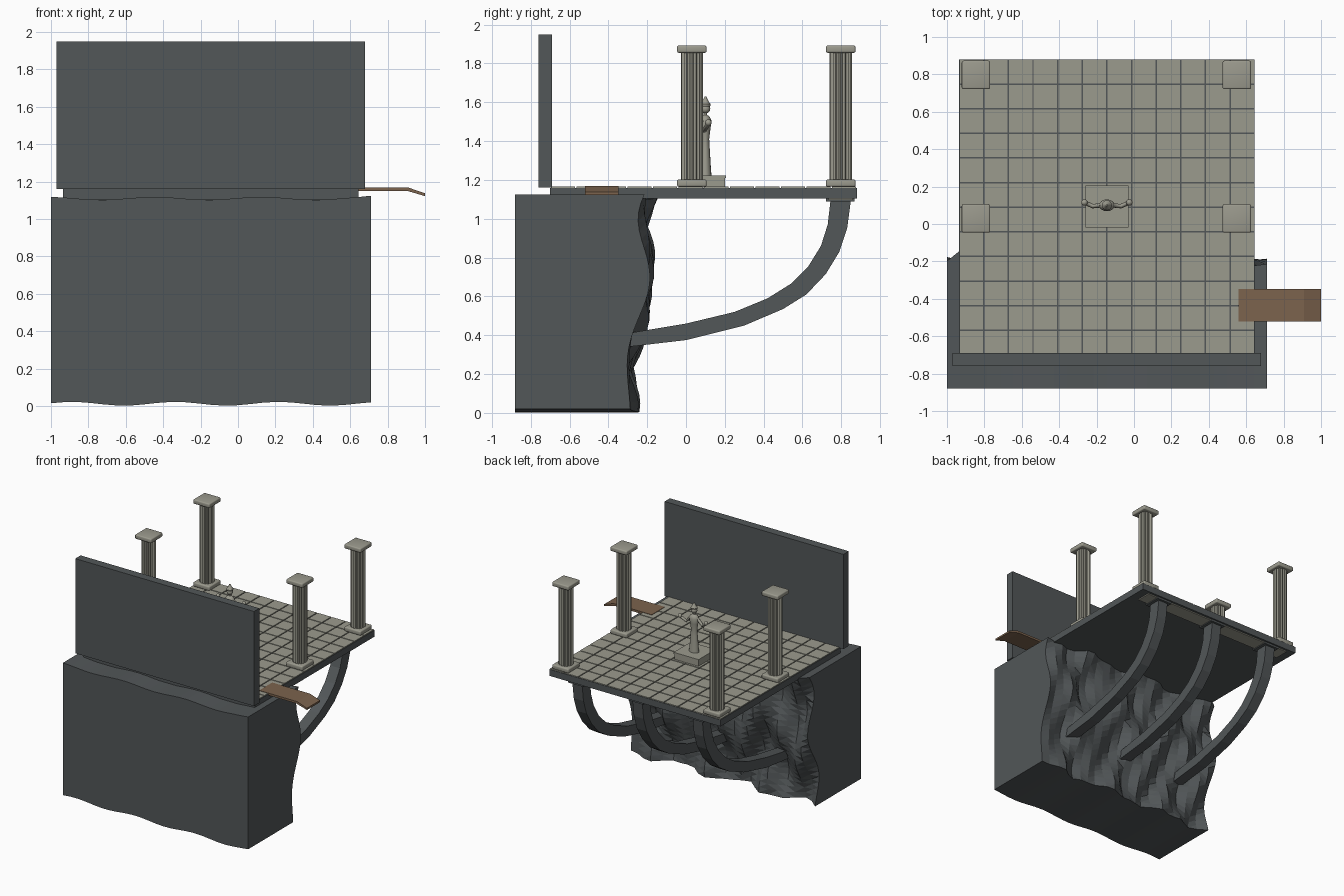
import bpy, bmesh
from math import sin, cos, pi, radians
from mathutils import Vector, Matrix

old = bpy.data.objects.get("Cube")
if old:
    bpy.data.objects.remove(old)


def material(name, rgb):
    m = bpy.data.materials.new(name)
    m.use_nodes = True
    m.diffuse_color = (*rgb, 1)
    m.node_tree.nodes["Principled BSDF"].inputs["Base Color"].default_value = (*rgb, 1)
    return m


ROCK = material("dark rock", (0.085, 0.095, 0.099))
STONE = material("pale stone", (0.33, 0.325, 0.27))
WOOD = material("brown wood", (0.2, 0.125, 0.075))


def finish(name, bm, mat, smooth=False):
    bmesh.ops.recalc_face_normals(bm, faces=bm.faces)
    me = bpy.data.meshes.new(name)
    bm.to_mesh(me)
    bm.free()
    me.materials.append(mat)
    ob = bpy.data.objects.new(name, me)
    bpy.context.scene.collection.objects.link(ob)
    if smooth:
        bpy.ops.object.select_all(action="DESELECT")
        ob.select_set(True)
        bpy.context.view_layer.objects.active = ob
        bpy.ops.object.shade_smooth_by_angle(angle=radians(40))
    return ob


def add_box(bm, lo, hi):
    lo, hi = Vector(lo), Vector(hi)
    mat = Matrix.Translation((lo + hi) / 2) @ Matrix.Diagonal((*(hi - lo), 1))
    return bmesh.ops.create_cube(bm, size=1, matrix=mat)["verts"]


def box(name, lo, hi, mat, bevel=0.0):
    bm = bmesh.new()
    add_box(bm, lo, hi)
    if bevel:
        bmesh.ops.bevel(bm, geom=bm.edges[:], offset=bevel, segments=3,
                        profile=0.5, affect="EDGES")
    return finish(name, bm, mat, bool(bevel))


def prism(name, points, shift, mat):
    """Extrude a closed outline of 3D points along shift."""
    bm = bmesh.new()
    face = bm.faces.new([bm.verts.new(p) for p in points])
    ext = bmesh.ops.extrude_face_region(bm, geom=[face])["geom"]
    moved = [v for v in ext if isinstance(v, bmesh.types.BMVert)]
    bmesh.ops.translate(bm, verts=moved, vec=shift)
    return finish(name, bm, mat)


def lathe(name, profile, centre, mat, squash=1.0, sides=16):
    bm = bmesh.new()
    rings = [[bm.verts.new((centre[0] + r * cos(2 * pi * i / sides),
                            centre[1] + squash * r * sin(2 * pi * i / sides), z))
              for i in range(sides)] for r, z in profile]
    for a, b in zip(rings, rings[1:]):
        for i in range(sides):
            j = (i + 1) % sides
            bm.faces.new((a[i], a[j], b[j], b[i]))
    bm.faces.new(rings[0])
    bm.faces.new(rings[-1])
    return finish(name, bm, mat, True)


def ball(name, centre, radius, mat):
    bm = bmesh.new()
    bmesh.ops.create_uvsphere(bm, u_segments=12, v_segments=8, radius=radius,
                              matrix=Matrix.Translation(centre))
    return finish(name, bm, mat, True)


def tube(name, points, radius, mat):
    cu = bpy.data.curves.new(name, "CURVE")
    cu.dimensions = "3D"
    cu.bevel_depth, cu.bevel_resolution, cu.use_fill_caps = radius, 2, True
    sp = cu.splines.new("POLY")
    sp.points.add(len(points) - 1)
    for p, co in zip(sp.points, points):
        p.co = (*co, 1)
    cu.materials.append(mat)
    ob = bpy.data.objects.new(name, cu)
    bpy.context.scene.collection.objects.link(ob)


# Cliff: a subdivided block with a rugged back and gently wavy top and bottom
bm = bmesh.new()
add_box(bm, (-1, -0.88, 0), (0.71, -0.2, 1))
bmesh.ops.subdivide_edges(bm, edges=bm.edges[:], cuts=23, use_grid_fill=True)
for v in bm.verts:
    x, y, z = v.co
    back = (y + 0.88) / 0.68
    top = 1.11 + 0.008 * sin(11 * x + 0.2) + (0.006 if x > 0.7 else 0)
    bottom = 0.012 + 0.01 * sin(11.4 * x - 0.9)
    nz = bottom + z * (top - bottom)
    edge = (-0.30 + 0.105 * nz
            + 0.042 * sin(8.4 * nz - 3.47 + 1.3 * sin(11 * (x - 0.71)))
            + 0.02 * sin(25 * (x - 0.71) + 10 * nz))
    v.co.z = nz
    v.co.y = -0.88 + back * (edge + 0.88)
bmesh.ops.triangulate(bm, faces=[f for f in bm.faces
                                 if all(v.co.y > -0.4 for v in f.verts)])
finish("cliff", bm, ROCK)

# Front wall and floor slab
box("front_wall", (-0.97, -0.76, 1.16), (0.68, -0.69, 1.95), ROCK)
X0, Y0, SIZE, N = -0.935, -0.70, 1.58, 12
box("floor_slab", (X0, Y0, 1.105), (X0 + SIZE, Y0 + SIZE, 1.159), ROCK)

# Floor tiles with open joints
bm = bmesh.new()
step, gap = SIZE / N, 0.004
for i in range(N):
    for j in range(N):
        x, y = X0 + i * step, Y0 + j * step
        add_box(bm, (x + gap, y + gap, 1.156), (x + step - gap, y + step - gap, 1.165))
finish("floor_tiles", bm, STONE)

# Curved brackets under the floor, each with a bearing plate
outer = [(-0.36, 0.335), (-0.3, 0.34), (0, 0.375), (0.3, 0.45), (0.5, 0.535), (0.62, 0.61),
         (0.72, 0.715), (0.79, 0.83), (0.83, 0.95), (0.85, 1.1)]
inner = [(0.745, 1.1), (0.73, 0.97), (0.695, 0.86), (0.63, 0.755), (0.54, 0.665),
         (0.42, 0.59), (0.25, 0.52), (0, 0.46), (-0.27, 0.415), (-0.36, 0.405)]
for n, x in enumerate((-0.70, -0.145, 0.41), 1):
    prism(f"bracket_{n}", [(x - 0.045, y, z) for y, z in outer + inner], (0.09, 0, 0), ROCK)
    box(f"bracket_plate_{n}", (x - 0.07, 0.72, 1.088), (x + 0.07, 0.867, 1.106), ROCK)
box("bearing_strip", (-0.86, 0.735, 1.096), (0.57, 0.86, 1.106), STONE)

# Fluted columns with rounded square bases and caps
FLUTES = 16
for side, cx in (("right", -0.845), ("left", 0.55)):
    for end, cy in (("front", 0.03), ("rear", 0.797)):
        name = f"{end}_{side}_column"
        ring = []
        for i in range(FLUTES * 4):
            a = 2 * pi * i / (FLUTES * 4)
            r = (0.057, 0.053, 0.048, 0.053)[i % 4]
            ring.append((cx + r * cos(a), cy + r * sin(a), 1.19))
        prism(name + "_shaft", ring, (0, 0, 0.68), STONE)
        for part, z in (("base", 1.165), ("cap", 1.855)):
            box(f"{name}_{part}", (cx - 0.076, cy - 0.076, z),
                (cx + 0.076, cy + 0.076, z + 0.037), STONE, 0.009)

# Pedestal
SX, SY = -0.145, 0.1
box("pedestal_block", (SX - 0.11, SY - 0.108, 1.16), (SX + 0.11, SY + 0.1, 1.21), STONE)
box("pedestal_top", (SX - 0.115, SY - 0.12, 1.21), (SX + 0.115, SY + 0.105, 1.224), STONE)

# Robed statue with a tall headdress
lathe("statue_robe", [(0.042, 1.22), (0.036, 1.28), (0.03, 1.36), (0.026, 1.41), (0.034, 1.46),
                      (0.042, 1.505), (0.03, 1.525), (0.012, 1.535), (0.011, 1.55)],
      (SX, SY), STONE, squash=0.75)
ball("statue_head", (SX, SY, 1.567), 0.025, STONE)
lathe("statue_headdress", [(0.024, 1.578), (0.027, 1.59), (0.016, 1.605), (0.004, 1.63)],
      (SX, SY), STONE)
for side, s in (("left", 1), ("right", -1)):
    tube(f"statue_{side}_arm", [(SX + s * 0.03, SY, 1.505), (SX + s * 0.075, SY - 0.005, 1.455),
                                (SX + s * 0.12, SY + 0.015, 1.49)], 0.012, STONE)
    ball(f"statue_{side}_hand", (SX + s * 0.12, SY + 0.015, 1.495), 0.017, STONE)

# Gangplank that dips at its outer end
plank = [(0.56, 1.168), (0.91, 1.168), (1.0, 1.137), (1.0, 1.122), (0.905, 1.150), (0.56, 1.150)]
prism("gangplank", [(x, -0.52, z) for x, z in plank], (0, 0.172, 0), WOOD)
